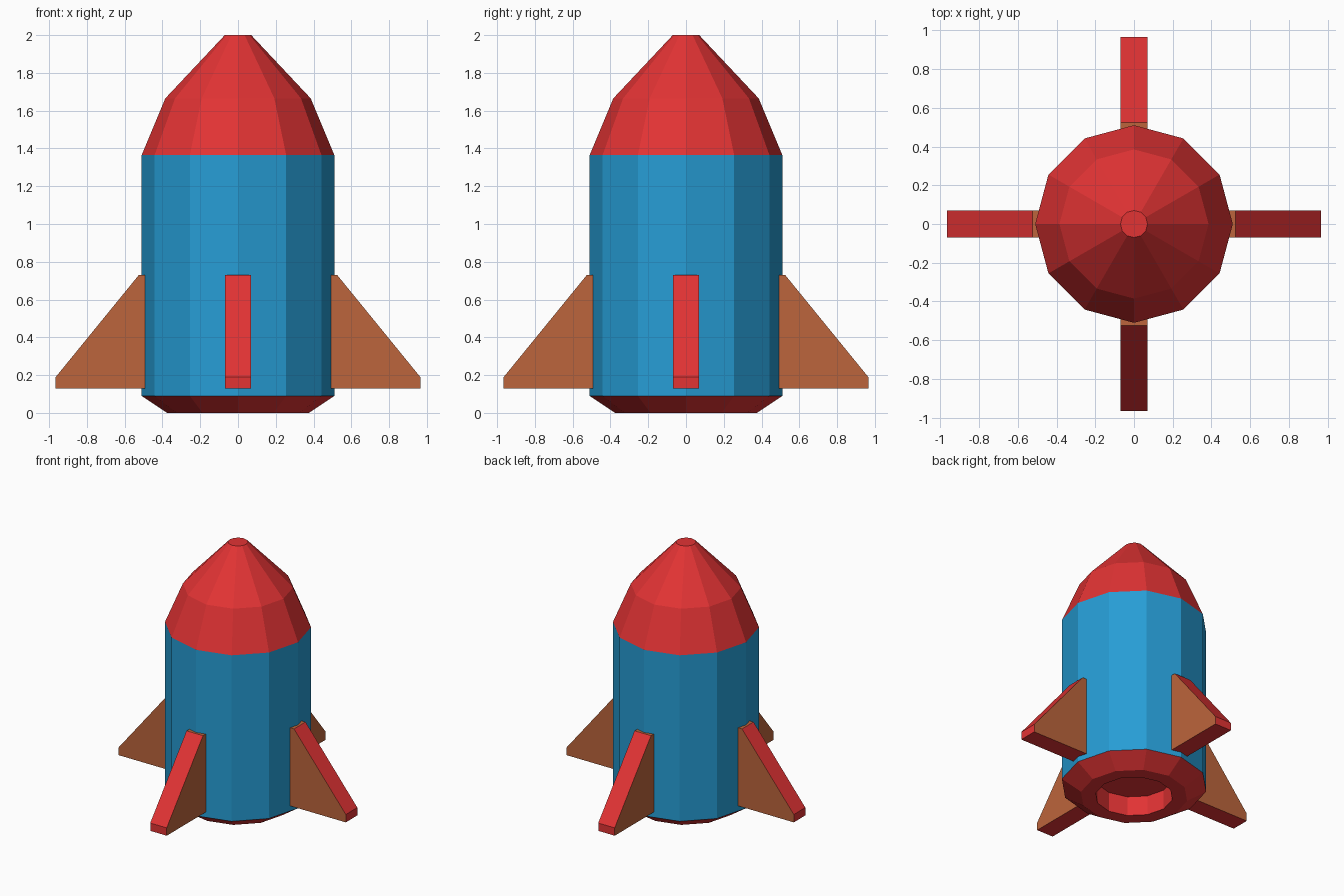
import bpy, bmesh, math
from mathutils import Matrix

if "Cube" in bpy.data.objects:
    bpy.data.objects.remove(bpy.data.objects["Cube"])

SIDES = 12


def srgb(r, g, b):
    def lin(c):
        c /= 255
        return c / 12.92 if c <= 0.04045 else ((c + 0.055) / 1.055) ** 2.4
    return (lin(r), lin(g), lin(b), 1)


def material(name, rgb):
    m = bpy.data.materials.new(name)
    m.diffuse_color = srgb(*rgb)
    m.use_nodes = True
    m.node_tree.nodes["Principled BSDF"].inputs["Base Color"].default_value = m.diffuse_color
    return m


RED = material("red", (226, 51, 52))
BLUE = material("blue", (38, 157, 213))
COPPER = material("copper", (188, 101, 60))


def finish(name, bm, mats):
    mesh = bpy.data.meshes.new(name)
    bm.to_mesh(mesh)
    bm.free()
    for m in mats:
        mesh.materials.append(m)
    ob = bpy.data.objects.new(name, mesh)
    bpy.context.collection.objects.link(ob)
    return ob


def lathe(name, profile, mat, cap_end=False):
    """Turn an (r, z) profile, listed upward along the outside, about z."""
    bm = bmesh.new()
    rings = []
    for r, z in profile:
        rings.append([bm.verts.new((r * math.cos(a), r * math.sin(a), z))
                      for a in (2 * math.pi * i / SIDES for i in range(SIDES))])
    for lo, hi in zip(rings, rings[1:]):
        for i in range(SIDES):
            j = (i + 1) % SIDES
            bm.faces.new((lo[i], lo[j], hi[j], hi[i]))
    if cap_end:
        bm.faces.new(rings[-1])
    return finish(name, bm, [mat])


# Hull, nose cone, and the tapered base with its exhaust recess
lathe("hull", [(0.51, 0.09), (0.51, 1.365)], BLUE)
lathe("nose_cone", [(0.51, 1.365), (0.385, 1.665), (0.07, 2.0)], RED, True)
lathe("base_ring", [(0.27, 0), (0.375, 0), (0.51, 0.09)], RED)
lathe("exhaust_recess", [(0.27, 0.15), (0.27, 0)], RED)

# Recess ceiling, facing down
bm = bmesh.new()
bmesh.ops.create_circle(bm, cap_ends=True, segments=SIDES, radius=0.27,
                        matrix=Matrix.Translation((0, 0, 0.15)))
for v in bm.verts:  # line the corners up with the lathe
    a = round(math.atan2(v.co.y, v.co.x) / (math.pi / 6)) * math.pi / 6
    v.co.x, v.co.y = 0.27 * math.cos(a), 0.27 * math.sin(a)
bm.normal_update()
for f in bm.faces:
    if f.normal.z > 0:
        f.normal_flip()
finish("exhaust_ceiling", bm, [RED])


# Four fins: copper sides and top, red outer edges and underside
def fin(name, angle):
    outline = [(0.47, 0.13), (0.965, 0.13), (0.965, 0.19), (0.525, 0.73), (0.47, 0.73)]
    bm = bmesh.new()
    side = bm.faces.new([bm.verts.new((x, -0.07, z)) for x, z in outline])
    ext = bmesh.ops.extrude_face_region(bm, geom=[side], use_keep_orig=True)
    for v in ext["geom"]:
        if isinstance(v, bmesh.types.BMVert):
            v.co.y = 0.07
    bmesh.ops.recalc_face_normals(bm, faces=bm.faces)
    for f in bm.faces:
        n = f.normal
        f.material_index = 1 if n.x > 0.3 or n.z < -0.5 else 0
    bm.transform(Matrix.Rotation(angle, 4, 'Z'))
    finish(name, bm, [COPPER, RED])


for i, label in enumerate(("right", "back", "left", "front")):
    fin(label + "_fin", i * math.pi / 2)
